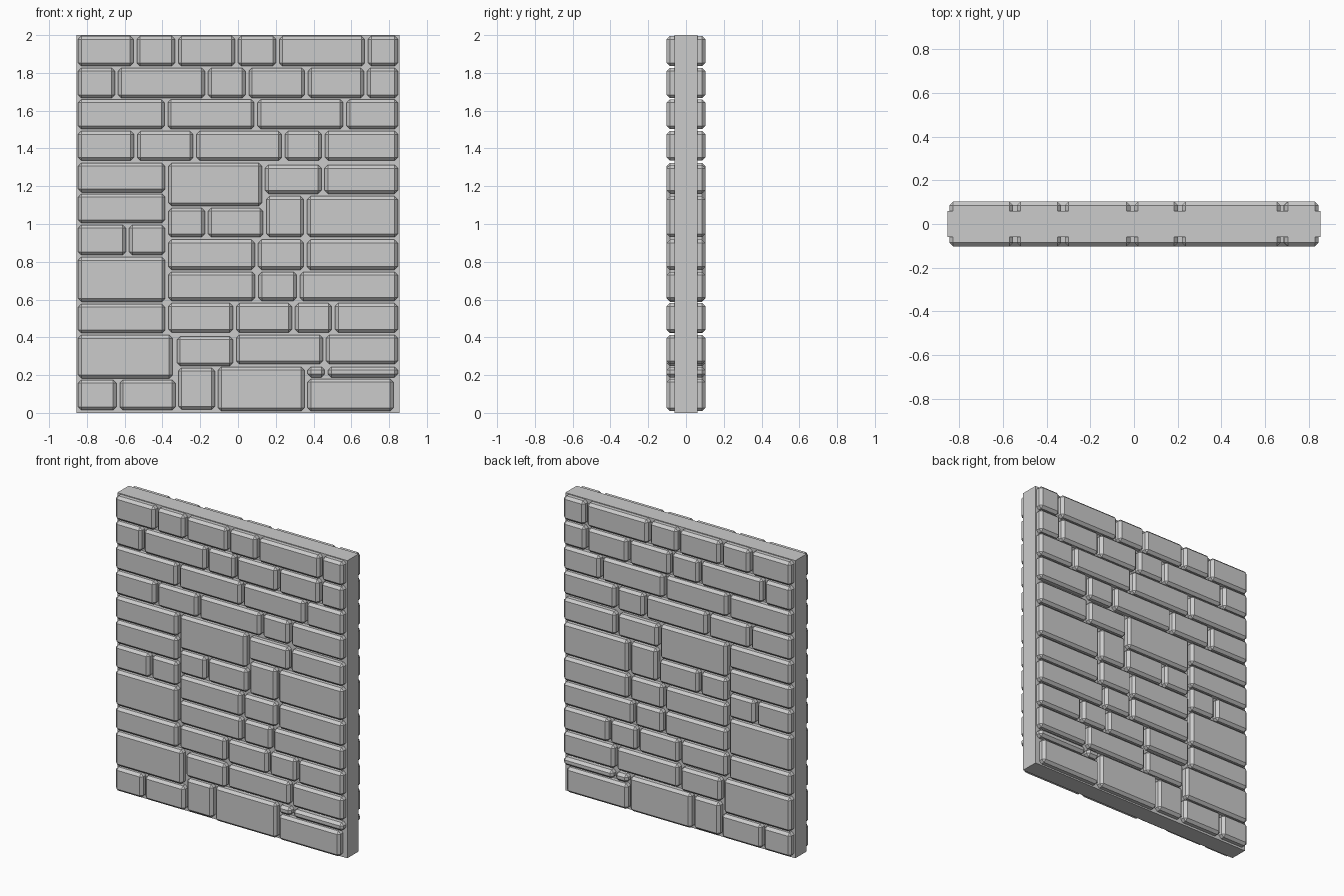
import bpy, bmesh
from mathutils import Matrix

if "Cube" in bpy.data.objects:
    bpy.data.objects.remove(bpy.data.objects["Cube"])

HALF_W, FACE, CORE = 0.855, 0.1025, 0.06
GAP = 0.009          # half of a mortar joint
E = HALF_W           # outer edge


def box(bm, x0, x1, y0, y1, z0, z1):
    m = Matrix.Translation(((x0 + x1) / 2, (y0 + y1) / 2, (z0 + z1) / 2))
    m = m @ Matrix.Diagonal((x1 - x0, y1 - y0, z1 - z0, 1))
    bmesh.ops.create_cube(bm, size=1, matrix=m)


def make(name, bm):
    mesh = bpy.data.meshes.new(name)
    bm.to_mesh(mesh)
    bm.free()
    ob = bpy.data.objects.new(name, mesh)
    bpy.context.collection.objects.link(ob)
    return ob


def courses(name, rows):
    """Each row: bottom z, top z, then mortar joint positions along x."""
    bm = bmesh.new()
    for z0, z1, joints in rows:
        for a, b in zip(joints, joints[1:]):
            box(bm, a + GAP, b - GAP, -FACE, -0.03, z0, z1)
    ob = make(name, bm)
    bev = ob.modifiers.new("chamfer", 'BEVEL')
    bev.width, bev.segments = 0.017, 1
    # same stones on the back of the wall
    mir = ob.modifiers.new("back_side", 'MIRROR')
    mir.use_axis = (False, True, False)
    return ob


# Mortar core
bm = bmesh.new()
box(bm, -E, E, -CORE, CORE, 0, 2)
make("wall_core", bm)

# Full-width upper courses
courses("upper_stones", [
    (1.836, 1.995, (-E, -.545, -.325, -.008, .21, .68, E)),
    (1.667, 1.827, (-E, -.643, -.167, .048, .362, .675, E)),
    (1.502, 1.660, (-E, -.380, .095, .566, E)),
    (1.335, 1.492, (-E, -.542, -.228, .240, .452, E)),
])

# Left stack
L = -.377
courses("left_stones", [
    (1.168, 1.323, (-E, L)),
    (1.005, 1.160, (-E, L)),
    (.836, .995, (-E, -.585, L)),
    (.588, .825, (-E, L)),
    (.422, .577, (-E, L)),
    (.183, .412, (-E, -.338)),
    (.014, .174, (-E, -.635, -.323)),
])

# Middle and right stones
courses("right_stones", [
    (1.095, 1.323, (L, .135)),
    (1.160, 1.312, (.135, .450, E)),
    (.930, 1.085, (L, -.167, .142)),
    (.930, 1.147, (.142, .357, E)),
    (.757, .917, (L, .098, .357, E)),
    (.593, .747, (L, .100, .320, E)),
    (.425, .581, (L, -.018, .294, .505, E)),
    (.248, .405, (-.332, -.018)),
    (.258, .413, (-.018, .458, E)),
    (.018, .238, (-.325, -.114)),
    (.010, .243, (-.114, .360)),
    (.188, .243, (.360, .468, E)),
    (.010, .180, (.360, .832)),
])
